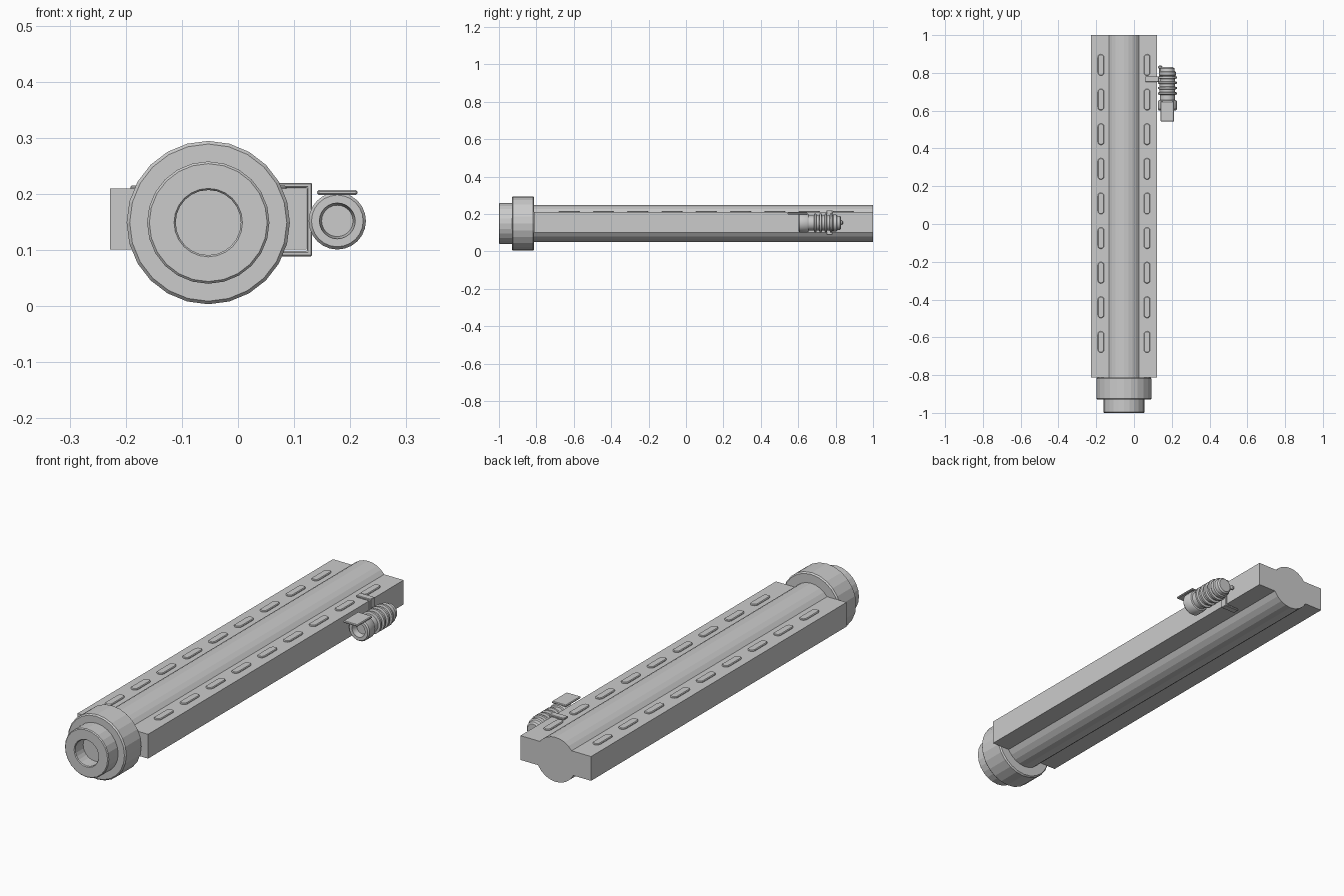
import bpy, bmesh
from math import sin, cos, pi, asin, radians

if "Cube" in bpy.data.objects:
    bpy.data.objects.remove(bpy.data.objects["Cube"])

CX, CZ = -0.053, 0.149      # barrel axis
LX, LZ = 0.177, 0.152       # lamp axis


def finish(name, bm, smooth=None):
    bmesh.ops.remove_doubles(bm, verts=bm.verts, dist=1e-5)
    bmesh.ops.recalc_face_normals(bm, faces=bm.faces)
    me = bpy.data.meshes.new(name)
    bm.to_mesh(me)
    bm.free()
    ob = bpy.data.objects.new(name, me)
    bpy.context.collection.objects.link(ob)
    if smooth:
        bpy.ops.object.select_all(action='DESELECT')
        bpy.context.view_layer.objects.active = ob
        ob.select_set(True)
        bpy.ops.object.shade_smooth_by_angle(angle=radians(smooth))
    return ob


def bevel(ob, width, segments=1):
    m = ob.modifiers.new("bevel", 'BEVEL')
    m.width, m.segments = width, segments
    m.limit_method = 'ANGLE'
    m.angle_limit = radians(40)


def lathe(name, profile, cx, cz, n=24, smooth=None):
    """Spin (radius, y) points about an axis parallel to y."""
    bm = bmesh.new()
    vs = [bm.verts.new((cx, y, cz + r)) for r, y in profile]
    es = [bm.edges.new(p) for p in zip(vs, vs[1:])]
    bmesh.ops.spin(bm, geom=vs + es, cent=(cx, 0, cz), axis=(0, 1, 0),
                   angle=2 * pi, steps=n, use_duplicate=False)
    return finish(name, bm, smooth)


def extrude(name, pts, offset):
    """Extrude a closed outline of 3D points."""
    bm = bmesh.new()
    f = bm.faces.new([bm.verts.new(p) for p in pts])
    r = bmesh.ops.extrude_face_region(bm, geom=[f])
    bmesh.ops.translate(bm, vec=offset,
                        verts=[v for v in r["geom"] if isinstance(v, bmesh.types.BMVert)])
    return finish(name, bm)


def box(name, x0, x1, y0, y1, z0, z1):
    return extrude(name, [(x0, y0, z0), (x1, y0, z0), (x1, y1, z0), (x0, y1, z0)],
                   (0, 0, z1 - z0))


# Barrel: round core with a flat wing on each side
R, W, TOP, BOT = 0.1, 0.1755, 0.061, -0.048


def arc(a0, a1, n=8):
    return [(R * cos(a0 + (a1 - a0) * i / n), R * sin(a0 + (a1 - a0) * i / n))
            for i in range(n + 1)]


t, b = asin(TOP / R), asin(-BOT / R)
outline = [(W, BOT), (W, TOP)] + arc(t, pi - t) + [(-W, TOP), (-W, BOT)] + arc(pi + b, 2 * pi - b)
extrude("barrel_body", [(CX + x, -0.813, CZ + z) for x, z in outline], (0, 1.813, 0))

# Collar and muzzle with blind bore
lathe("muzzle_collar", [
    (0, -0.94), (0.058, -0.94), (0.058, -0.996), (0.061, -1), (0.105, -1),
    (0.109, -0.996), (0.109, -0.93), (0.14, -0.93), (0.1455, -0.924),
    (0.1455, -0.818), (0.14, -0.812), (0, -0.812)], CX, CZ, 24)

# Raised oblong studs along both wings
for side, label in ((-1, "left"), (1, "right")):
    for i in range(9):
        x, y = CX + side * 0.122, 0.842 - 0.1833 * i
        r, half = 0.017, 0.04
        pts = []
        for k in range(14):
            a = pi * (k if k < 7 else k - 1) / 6
            pts.append((x + r * cos(a), y + (half if k < 7 else -half) + r * sin(a), 0.2))
        bevel(extrude(f"stud_{label}_{i}", pts, (0, 0, 0.0155)), 0.003)

# Lamp body: hollow head, ribbed grip, tapered tail
prof = [(0, 0.63), (0.028, 0.63), (0.032, 0.602), (0.046, 0.602), (0.051, 0.608),
        (0.051, 0.648), (0.047, 0.654), (0.04, 0.656), (0.04, 0.684)]
for y in (0.684, 0.712, 0.74, 0.768):
    prof += [(0.041, y), (0.05, y + 0.003), (0.05, y + 0.012), (0.041, y + 0.015)]
prof += [(0.045, 0.788), (0.045, 0.804), (0.039, 0.808), (0.037, 0.824),
         (0.03, 0.83), (0, 0.83)]
lathe("lamp_body", prof, LX, LZ, 24, 35)

# Lamp switch knob at the tail
lathe("lamp_switch", [(0, 0.8), (0.006, 0.8), (0.006, 0.822), (0.011, 0.826),
                      (0.011, 0.834), (0.006, 0.839), (0, 0.839)], 0.139, 0.154, 12, 35)

# Shade plate over the lamp head
bevel(box("lamp_shade_plate", 0.141, 0.213, 0.543, 0.65, 0.198, 0.207), 0.003)

# C-shaped clamp around the right wing, with lug to the lamp
x0, x1, z0, z1, th = 0.06, 0.132, 0.089, 0.22, 0.009
clamp = [(x0, z0), (x1, z0), (x1, z1), (x0, z1), (x0, z1 - th),
         (x1 - th, z1 - th), (x1 - th, z0 + th), (x0, z0 + th)]
bevel(extrude("lamp_clamp", [(x, 0.752, z) for x, z in clamp], (0, 0.03, 0)), 0.002)
box("clamp_lug", 0.125, 0.15, 0.755, 0.779, 0.135, 0.17)
